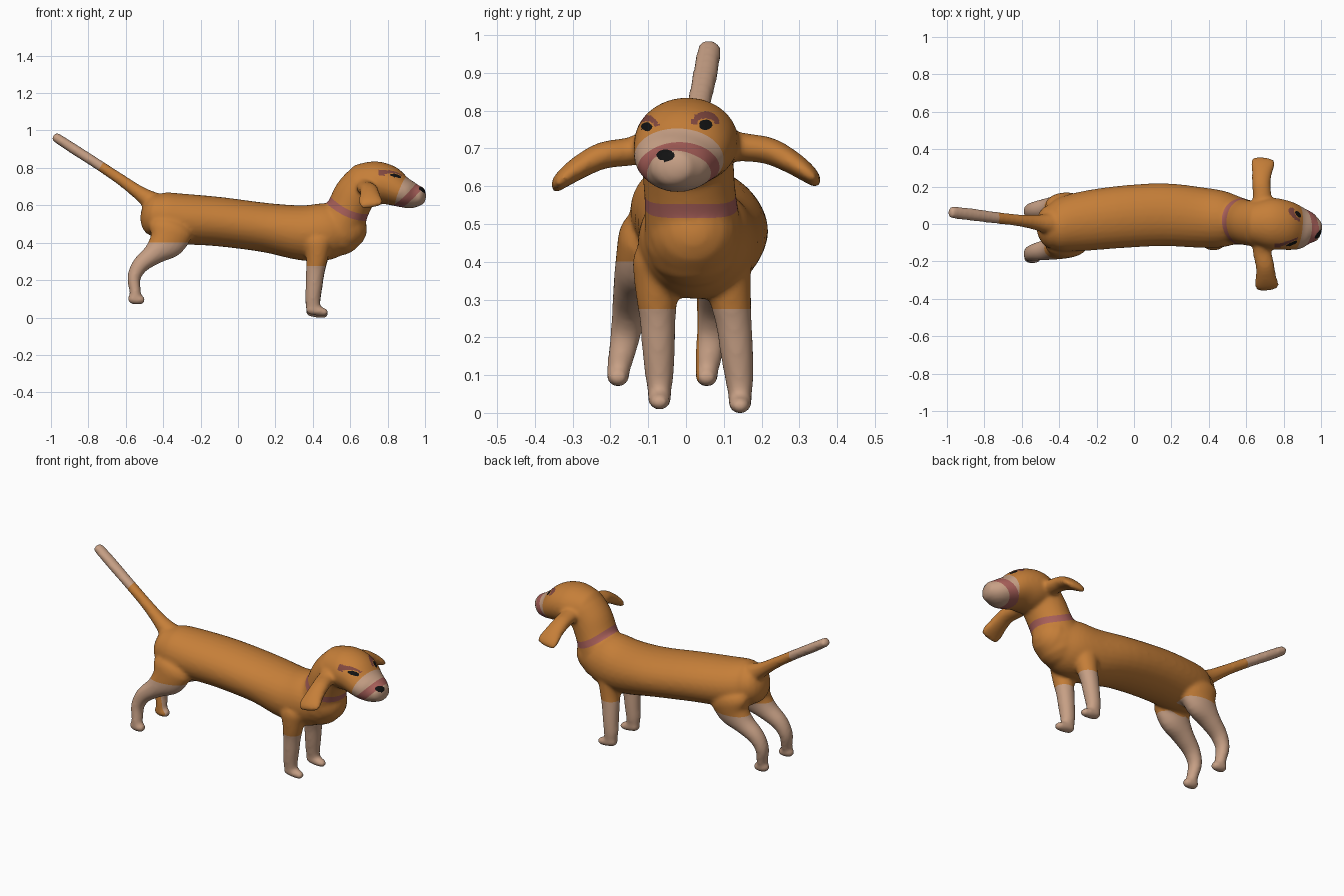
import bpy, bmesh, math
from mathutils import Vector

if "Cube" in bpy.data.objects:
    bpy.data.objects.remove(bpy.data.objects["Cube"])

bm = bmesh.new()


def catmull(p, steps=4):
    """Smooth interpolation through the stations of a loft."""
    out = []
    for i in range(len(p) - 1):
        q = [p[max(i - 1, 0)], p[i], p[i + 1], p[min(i + 2, len(p) - 1)]]
        for k in range(steps):
            t = k / steps
            out.append([0.5 * (2 * b + (c - a) * t + (2 * a - 5 * b + 4 * c - d) * t * t
                               + (3 * b - a - 3 * c + d) * t ** 3) for a, b, c, d in zip(*q)])
    return out + [list(p[-1])]


def loft(stations, side=(0, 1, 0), cap0=1.0, cap1=1.0, n=28):
    """Closed tube; each station is x, y, z, half size along side, half size across."""
    st = catmull(stations)
    side = Vector(side)
    pos = [Vector(s[:3]) for s in st]
    rings = []
    for i, s in enumerate(st):
        t = (pos[min(i + 1, len(st) - 1)] - pos[max(i - 1, 0)]).normalized()
        rings.append((pos[i], t, s[3], s[4]))

    def rounded(ring, sign, size):
        p, t, a, b = ring
        return [(p + t * sign * k * size * min(a, b), t, a * math.sqrt(1 - k * k), b * math.sqrt(1 - k * k))
                for k in (0.4, 0.7, 0.9, 0.98)]
    rings = rounded(rings[0], -1, cap0)[::-1] + rings + rounded(rings[-1], 1, cap1)
    loops = []
    for p, t, a, b in rings:
        u = (side - t * side.dot(t)).normalized()
        v = t.cross(u)
        loops.append([bm.verts.new(p + u * a * math.cos(w) + v * b * math.sin(w))
                      for w in (2 * math.pi * j / n for j in range(n))])
    for l0, l1 in zip(loops, loops[1:]):
        for j in range(n):
            bm.faces.new((l0[j], l0[(j + 1) % n], l1[(j + 1) % n], l1[j]))
    bm.faces.new(loops[0][::-1])
    bm.faces.new(loops[-1])


# Torso
loft([(-.44, -.015, .555, .12, .115), (-.40, -.01, .548, .14, .13), (-.3, .01, .535, .157, .135),
      (-.1, .035, .52, .166, .132), (.15, .05, .488, .168, .132), (.35, .035, .46, .162, .148),
      (.48, .025, .468, .15, .152), (.57, .02, .482, .12, .12)], cap0=.7)
# Neck
loft([(.53, .02, .47, .13, .14), (.58, .012, .57, .122, .115), (.622, .005, .66, .122, .112),
      (.665, .003, .72, .125, .105)], cap1=.8)
# Head and muzzle
loft([(.66, .005, .727, .12, .105), (.73, .003, .727, .137, .116), (.80, -.006, .715, .134, .108),
      (.87, -.02, .681, .12, .084), (.93, -.026, .661, .095, .071), (.975, -.037, .658, .062, .052)],
     cap0=.8, cap1=.55)
# Ears
for s, dx, dz in ((1, -.005, .004), (-1, .015, -.008)):
    loft([(.685, s * .09, .715, .05, .045), (.685, s * .15, .707 + dz, .05, .038),
          (.685 + dx, s * .22, .697 + dz, .05, .036), (.69 + dx, s * .28, .667 + dz, .056, .031),
          (.695 + dx, s * .325, .635 + dz, .066, .024), (.70 + dx, s * .345, .614 + dz, .058, .016)],
         side=(1, 0, 0), cap1=.5)
# Tail
loft([(-.45, .0, .62, .06, .06), (-.52, .008, .668, .042, .04), (-.62, .02, .74, .032, .031),
      (-.75, .035, .827, .032, .028), (-.88, .052, .91, .034, .028), (-.975, .062, .972, .032, .026)], cap1=.6)
# Back legs
for y0, y1 in ((-.11, -.18), (.10, .055)):
    prof = [(-.36, .47, .07, .12, 0), (-.385, .41, .066, .10, .15), (-.45, .348, .058, .06, .35),
            (-.522, .288, .048, .045, .55), (-.556, .22, .041, .036, .7),
            (-.55, .15, .035, .03, .9), (-.548, .115, .03, .03, 1)]
    loft([(x, y0 + (y1 - y0) * t, z, a, b) for x, z, a, b, t in prof])
    loft([(-.562, y1, .107, .029, .028), (-.54, y1, .104, .03, .028), (-.52, y1, .102, .028, .024)])
# Front legs
for y0, y1, dz in ((-.08, -.07, .006), (.11, .143, -.004)):
    prof = [(.425, .40, .062, .075, 0), (.422, .32, .056, .058, .2), (.413, .25, .048, .05, .5),
            (.406, .17, .044, .045, .75), (.40, .1, .038, .041, .95), (.402, .055, .031, .038, 1)]
    loft([(x, y0 + (y1 - y0) * t, z + dz, a, b) for x, z, a, b, t in prof], cap1=.6)
    loft([(.39, y1, .045 + dz, .031, .029), (.43, y1, .037 + dz, .031, .027),
          (.462, y1, .03 + dz, .026, .021)])

# Fuse the parts into one smooth skin
mesh = bpy.data.meshes.new("dog_parts")
bmesh.ops.recalc_face_normals(bm, faces=bm.faces)
bm.to_mesh(mesh)
bm.free()
rough = bpy.data.objects.new("dog_parts", mesh)
bpy.context.collection.objects.link(rough)
rm = rough.modifiers.new("fuse", 'REMESH')
rm.mode = 'VOXEL'
rm.voxel_size = .009
sm = rough.modifiers.new("soften", 'SMOOTH')
sm.factor = .5
sm.iterations = 12
skin = bpy.data.meshes.new_from_object(rough.evaluated_get(bpy.context.evaluated_depsgraph_get()))
bpy.data.objects.remove(rough)
skin.name = "dog"
dog = bpy.data.objects.new("dog", skin)
bpy.context.collection.objects.link(dog)

skin.materials.clear()
for name, col in (("orange_fur", (.56, .21, .04)), ("beige_fur", (.57, .35, .235)),
                  ("mauve_collar", (.39, .115, .10)), ("brown_brow", (.22, .065, .05)),
                  ("black", (.006, .006, .006))):
    m = bpy.data.materials.new(name)
    m.diffuse_color = (*col, 1)
    m.use_nodes = True
    m.node_tree.nodes["Principled BSDF"].inputs["Base Color"].default_value = m.diffuse_color
    skin.materials.append(m)

bm = bmesh.new()
bm.from_mesh(skin)


def paint(f, mat):
    """Cut the skin along f = 0 and colour the faces where f < 0."""
    val = {v: f(*v.co) for v in bm.verts}
    new = []
    for e in [e for e in bm.edges if val[e.verts[0]] * val[e.verts[1]] < 0]:
        a, b = e.verts
        new.append(bmesh.utils.edge_split(e, a, val[a] / (val[a] - val[b]))[1])
    bmesh.ops.connect_verts(bm, verts=new)
    for face in bm.faces:
        if f(*face.calc_center_median()) < 0:
            face.material_index = mat


def oval(y, z, yc, zc, ry, rz):
    return math.hypot((y - yc) / ry, (z - zc) / rz) - 1


# Beige legs, tail end and muzzle
paint(lambda x, y, z: max(z - .283, .2 - x), 1)
paint(lambda x, y, z: max(z - .408, x + .262, .045 - abs(y + .01)), 1)
paint(lambda x, y, z: .85 * (x + .725) - .53 * (z - .83), 1)
paint(lambda x, y, z: max(.862 - x + .39 * (z - .66) + .1 * (y + .02), .5 - z), 1)
# Collar band
paint(lambda x, y, z: max(z - .56 - 2.4 * (.69 - x) ** 2, .523 + 2 * (.69 - x) ** 2 - z, .4 - x), 2)
# Brows and eyes
for yc, zc, r in ((.052, .77, 1.0), (-.104, .765, .85)):
    paint(lambda x, y, z: max(oval(y, z, yc, zc, .038 * r, .036 * r),
                              -oval(y, z, yc, zc, .024 * r, .017 * r), zc + .002 - z, .75 - x), 3)
    paint(lambda x, y, z: max(oval(y, z, yc, zc, .018 * r, .014 * r), .75 - x), 4)
# Nose
paint(lambda x, y, z: max(oval(y, z, -.054, .689, .024, .016), .9 - x), 4)

# Stand on the ground, smooth shading
low = min(v.co.z for v in bm.verts)
for v in bm.verts:
    v.co.z -= low
for face in bm.faces:
    face.smooth = True
bm.to_mesh(skin)
bm.free()
